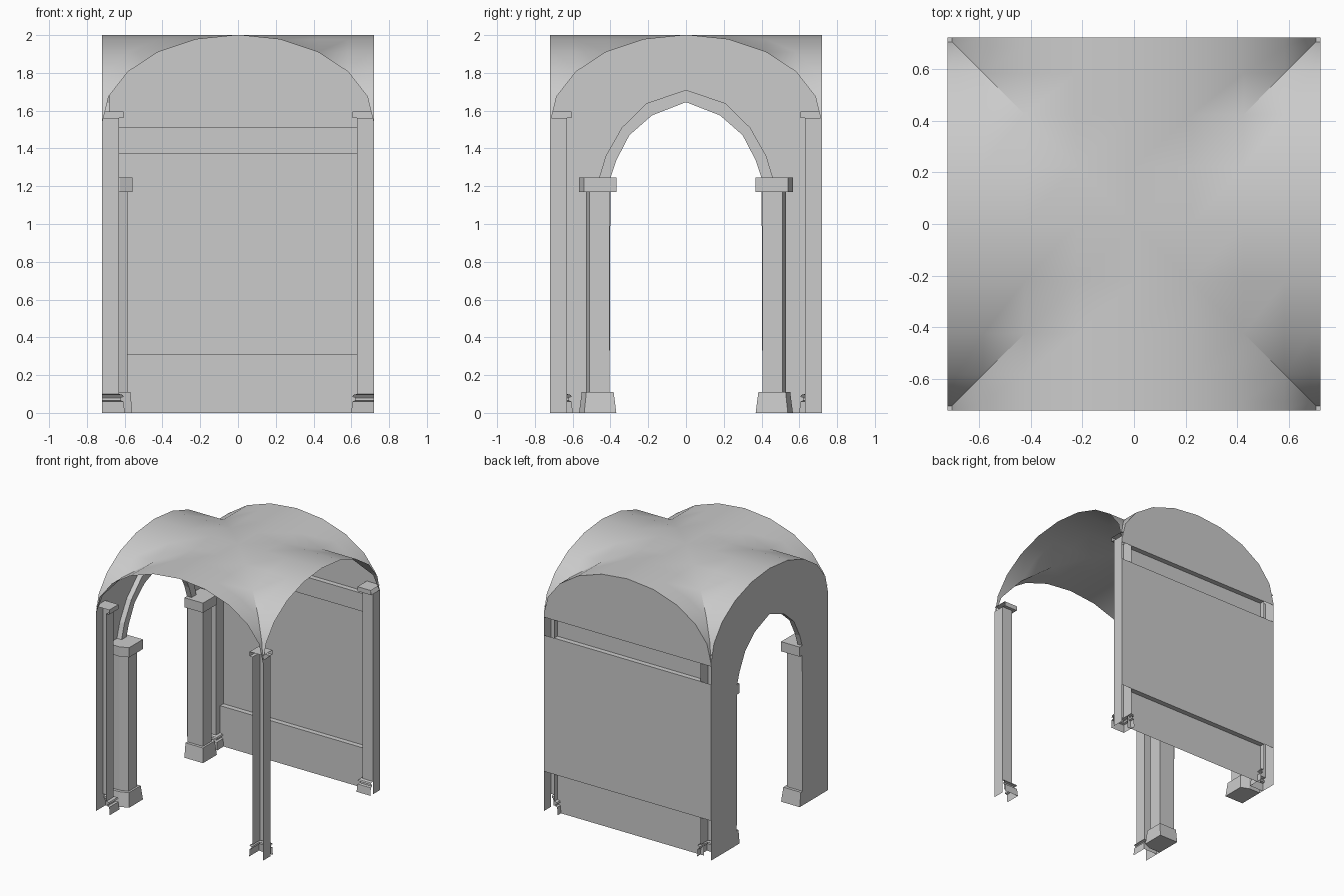
import bpy, bmesh, math

cube = bpy.data.objects.get("Cube")
if cube:
    bpy.data.objects.remove(cube)

HALF, SPRING, RISE = 0.72, 1.53, 0.47

stone = bpy.data.materials.new("grey stone")
stone.use_nodes = True
colour = (0.6, 0.6, 0.6, 1)
stone.diffuse_color = colour
stone.node_tree.nodes["Principled BSDF"].inputs["Base Color"].default_value = colour


def make(name, faces, flip=False):
    """Object from faces given as point lists; shared points are welded."""
    bm = bmesh.new()
    for pts in faces:
        bm.faces.new([bm.verts.new(p) for p in pts])
    bmesh.ops.remove_doubles(bm, verts=bm.verts, dist=0.0005)
    if flip is None:
        bmesh.ops.recalc_face_normals(bm, faces=bm.faces)
    elif flip:
        bmesh.ops.reverse_faces(bm, faces=bm.faces)
    mesh = bpy.data.meshes.new(name)
    bm.to_mesh(mesh)
    bm.free()
    mesh.materials.append(stone)
    obj = bpy.data.objects.new(name, mesh)
    bpy.context.collection.objects.link(obj)
    return obj


def loft(rings, closed=False):
    """Quads between successive rings of points."""
    faces = []
    for a, b in zip(rings, rings[1:]):
        n = len(a)
        for i in range(n if closed else n - 1):
            j = (i + 1) % n
            faces.append([a[i], a[j], b[j], b[i]])
    return faces


# Groin vault: two crossing barrels, cells on the groins split diagonally
knots = [HALF * math.sin(math.radians(18 * k)) for k in range(-5, 6)]
heights = [SPRING + RISE * math.cos(math.radians(18 * k)) for k in range(-5, 6)]


def vault_point(i, j):
    return (knots[i], knots[j], max(heights[i], heights[j]))


faces = []
for i in range(10):
    for j in range(10):
        a, b, c, d = [vault_point(*q) for q in
                      ((i, j), (i + 1, j), (i + 1, j + 1), (i, j + 1))]
        if i == j:
            faces += [[a, b, c], [a, c, d]]
        elif i + j == 9:
            faces += [[a, b, d], [b, c, d]]
        else:
            faces.append([a, b, c, d])
vault = make("groin_vault", faces)
bpy.ops.object.select_all(action="DESELECT")
vault.select_set(True)
bpy.context.view_layer.objects.active = vault
bpy.ops.object.shade_smooth_by_angle(angle=math.radians(30))

arc = list(zip(knots, heights))

# Back wall: lunette, main panel, and stepped-in dado and frieze
IN = 0.63
STEP = 0.68
lunette = [(-HALF, 1.51)] + arc + [(HALF, 1.51)]
make("back_lunette", [[(x, HALF, z) for x, z in lunette]])
profile = [(STEP, 0), (STEP, 0.31), (HALF, 0.31), (HALF, 1.37),
           (STEP, 1.37), (STEP, 1.51), (HALF, 1.51)]
make("back_wall_panels", loft([[(-IN, y, z) for y, z in profile],
                               [(IN, y, z) for y, z in profile]]))
for name, s in (("left", 1), ("right", -1)):
    make("back_wall_edge_" + name,
         [[(s * x, HALF, z) for x, z in
           ((IN, 0.31), (HALF, 0.31), (HALF, 1.37), (IN, 1.37))]])


# Side wall with a pointed arch
def both_sides(half):
    return [(-y, z) for y, z in half] + [(y, z) for y, z in half[-2::-1]]


inner = both_sides([(0.405, 0), (0.4, 1.245), (0.37, 1.335), (0.3, 1.47),
                    (0.18, 1.575), (0, 1.645)])
outer = both_sides([(0.46, 1.2), (0.46, 1.245), (0.425, 1.36), (0.34, 1.51),
                    (0.207, 1.64), (0, 1.71)])
outline = [(-HALF, 0)] + arc + [(HALF, 0)] + inner[::-1]
make("arch_wall", [[(-HALF, y, z) for y, z in outline]])

# Raised moulding around the arch
inner_ring = [(y, max(z, 1.2)) for y, z in inner]
FRONT = -0.68
make("arch_moulding", loft([[(-HALF, y, z) for y, z in inner_ring],
                            [(FRONT, y, z) for y, z in inner_ring],
                            [(FRONT, y, z) for y, z in outer],
                            [(-HALF, y, z) for y, z in outer]]), True)


# Arch piers with flared base and block capital
def pier_ring(s, out, z):
    section = [(-HALF, 0.405 - out), (-0.585 + 0.7 * out, 0.405 - out),
               (-0.585 + 0.7 * out, 0.51 + 0.8 * out),
               (-0.65 + 0.7 * out, 0.53 + out), (-HALF, 0.53 + out)]
    return [(x, s * y, z) for x, y in section]


pier_levels = [(0.036, 0), (0.022, 0.11), (0, 0.11), (0, 1.17),
               (0.036, 1.17), (0.036, 1.245)]
for name, s in (("front", -1), ("back", 1)):
    rings = [pier_ring(s, out, z) for out, z in pier_levels]
    make("arch_pier_" + name, loft(rings, True) + [rings[0], rings[-1]], None)

# Corner pilasters: folded strips, open towards the outside
post_levels = [(0.6, 0), (0.605, 0.06), (0.62, 0.065), (0.62, 0.08),
               (0.605, 0.085), (0.61, 0.095), (IN, 0.1), (IN, 1.56),
               (0.605, 1.56), (0.605, 1.595), (HALF, 1.595)]
for side, sx in (("left", 1), ("right", -1)):
    for end, sy in (("front", -1), ("back", 1)):
        rings = [[(sx * o, sy * HALF, z), (sx * o, sy * o, z),
                  (sx * HALF, sy * o, z)] for o, z in post_levels]
        body = [f for f in loft(rings[:-1])]
        cap = rings[-2] + [(sx * HALF, sy * HALF, 1.595)]
        make(f"corner_pilaster_{end}_{side}", body + [cap], sx * sy > 0)
        # Return strip on the open side
        if sx > 0:
            make(f"pilaster_return_{end}",
                 [[(HALF, sy * y, z) for y, z in
                   ((IN, 0), (HALF, 0), (HALF, 1.56), (IN, 1.56))]], sy < 0)
